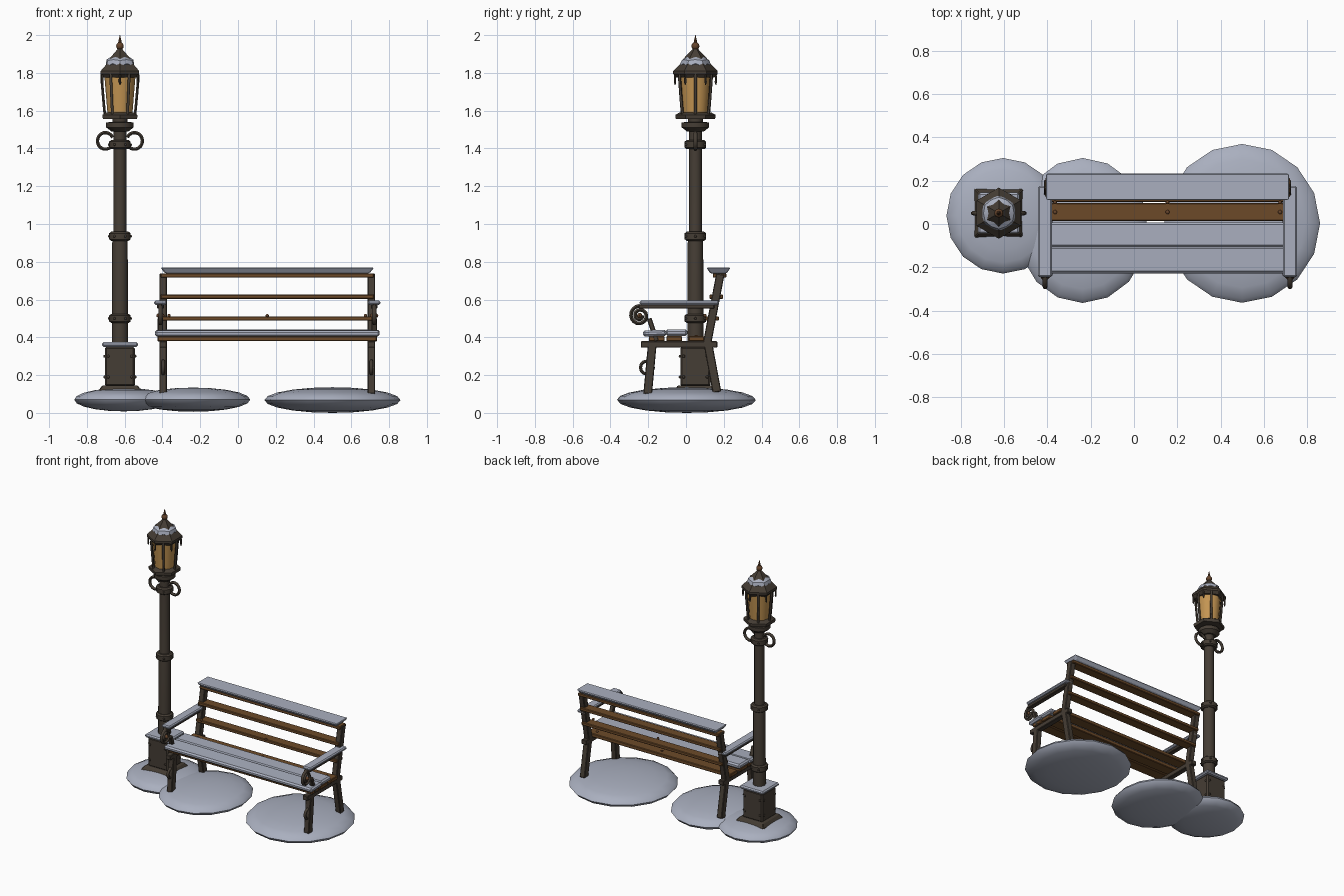
import bpy, bmesh, math
from mathutils import Vector, Matrix

if "Cube" in bpy.data.objects:
    bpy.data.objects.remove(bpy.data.objects["Cube"])

def material(name, rgb):
    m = bpy.data.materials.new(name)
    m.diffuse_color = (*rgb, 1)
    m.use_nodes = True
    m.node_tree.nodes["Principled BSDF"].inputs["Base Color"].default_value = m.diffuse_color
    return m

IRON = material("dark iron", (0.060, 0.047, 0.035))
WOOD = material("brown wood", (0.150, 0.068, 0.022))
SNOW = material("snow", (0.40, 0.43, 0.52))
GLASS = material("amber glass", (0.55, 0.30, 0.085))
RUST = material("rusty bronze", (0.13, 0.058, 0.025))

def finish(name, bm, mat, angle=35, bevel=0):
    bmesh.ops.recalc_face_normals(bm, faces=bm.faces)
    me = bpy.data.meshes.new(name)
    bm.to_mesh(me)
    bm.free()
    me.materials.append(mat)
    ob = bpy.data.objects.new(name, me)
    bpy.context.collection.objects.link(ob)
    if bevel:
        mod = ob.modifiers.new("bevel", "BEVEL")
        mod.width, mod.segments = bevel, 1
    bpy.ops.object.select_all(action="DESELECT")
    bpy.context.view_layer.objects.active = ob
    ob.select_set(True)
    if angle:
        bpy.ops.object.shade_smooth_by_angle(angle=math.radians(angle))
    return ob

def box(name, c, size, mat, bevel=0.004, tilt=0, top=(1, 1)):
    """Box, tilted about x, with an optional top face scale."""
    bm = bmesh.new()
    bmesh.ops.create_cube(bm, size=1)
    for v in bm.verts:
        sx, sy = top if v.co.z > 0 else (1, 1)
        v.co = Vector((v.co.x * size[0] * sx, v.co.y * size[1] * sy, v.co.z * size[2]))
    bm.transform(Matrix.Translation(c) @ Matrix.Rotation(tilt, 4, "X"))
    return finish(name, bm, mat, 0, bevel)

def beam(name, a, b, w, d, mat):
    """Bar in the yz plane from a to b, w wide in x."""
    a, b = Vector(a), Vector(b)
    v = b - a
    return box(name, (a + b) / 2, (w, d, v.length), mat, 0.004, math.atan2(-v.y, v.z))

def lathe(name, c, profile, n, mat, phase=0, angle=35):
    """Surface of revolution about z from (radius, z) pairs."""
    bm = bmesh.new()
    rings = [[bm.verts.new((c[0] + r * math.cos(phase + 2 * math.pi * i / n),
                            c[1] + r * math.sin(phase + 2 * math.pi * i / n), z))
              for i in range(n)] for r, z in profile]
    for lo, hi in zip(rings, rings[1:]):
        for i in range(n):
            j = (i + 1) % n
            bm.faces.new((lo[i], lo[j], hi[j], hi[i]))
    bm.faces.new(rings[0])
    bm.faces.new(rings[-1])
    return finish(name, bm, mat, angle)

def tube(name, pts, r, mat, closed=False):
    cu = bpy.data.curves.new(name, "CURVE")
    cu.dimensions = "3D"
    cu.bevel_depth, cu.bevel_resolution, cu.use_fill_caps = r, 1, True
    sp = cu.splines.new("POLY")
    sp.points.add(len(pts) - 1)
    for p, co in zip(sp.points, pts):
        p.co = (*co, 1)
    sp.use_cyclic_u = closed
    tmp = bpy.data.objects.new(name + "_path", cu)
    me = bpy.data.meshes.new_from_object(tmp)
    bpy.data.objects.remove(tmp)
    bm = bmesh.new()
    bm.from_mesh(me)
    bpy.data.meshes.remove(me)
    return finish(name, bm, mat, 60)

def ball(name, c, size, mat, u=16, v=10, angle=60):
    bm = bmesh.new()
    bmesh.ops.create_uvsphere(bm, u_segments=u, v_segments=v, radius=1)
    bm.transform(Matrix.Translation(c) @ Matrix.Diagonal((*size, 1)))
    return finish(name, bm, mat, angle)

# Snow mounds on the ground
ball("snow_mound_lamp", (-0.605, 0.038, 0.07), (0.262, 0.267, 0.062), SNOW)
ball("snow_mound_left", (-0.237, -0.03, 0.07), (0.302, 0.335, 0.064), SNOW)
ball("snow_mound_right", (0.50, 0.003, 0.068), (0.36, 0.367, 0.068), SNOW)

# Lamp post pedestal
LX, LY = -0.625, 0.05
L = (LX, LY)
box("lamp_foot", (LX, LY, 0.13), (0.23, 0.23, 0.03), IRON, 0.004, 0, (0.82, 0.82))
box("lamp_pedestal", (LX, LY, 0.245), (0.16, 0.16, 0.21), IRON, 0.01)
box("pedestal_snow", (LX, LY, 0.362), (0.19, 0.19, 0.024), SNOW, 0.008)
for sx in (-1, 1):
    for dz in (0.19, 0.30):
        for sy in (-1, 1):
            ball("pedestal_bolt", (LX + sx * 0.062, LY + sy * 0.081, dz), (0.008,) * 3, IRON, 6, 4)
            ball("pedestal_bolt", (LX + sx * 0.081, LY + sy * 0.062, dz), (0.008,) * 3, IRON, 6, 4)

# Post with collars
lathe("lamp_post", L, [(0.043, 0.35), (0.041, 0.9), (0.034, 0.95), (0.034, 1.53)], 12, IRON)
for z in (0.50, 0.935, 1.42):
    lathe("post_collar", L, [(0.046, z - 0.024), (0.057, z - 0.016), (0.057, z + 0.016), (0.046, z + 0.024)], 12, IRON)
    for i in range(6):
        a = math.pi * i / 3
        ball("collar_rivet", (LX + 0.058 * math.cos(a), LY + 0.058 * math.sin(a), z), (0.007,) * 3, IRON, 6, 4)
lathe("post_capital", L, [(0.045, 1.49), (0.073, 1.512), (0.073, 1.538), (0.04, 1.54), (0.04, 1.56)], 12, IRON)
for s in (-1, 1):
    pts = [(LX + s * (0.077 + 0.042 * math.cos(a)), LY, 1.44 + 0.044 * math.sin(a))
           for a in [math.radians(-155 + 310 * i / 16) for i in range(17)]]
    tube("post_scroll", pts, 0.010, IRON)

# Lantern
HEX = math.pi / 6
lathe("lantern_base", L, [(0.103, 1.555), (0.106, 1.565), (0.106, 1.578), (0.085, 1.59)], 6, IRON, HEX)
lathe("lantern_glass", L, [(0.066, 1.585), (0.082, 1.78)], 12, GLASS, 0, 60)
for i in range(6):
    a = math.pi * i / 3
    def at(r, z):
        return (LX + r * math.cos(a), LY + r * math.sin(a), z)
    tube("lantern_bar", [at(0.080, 1.58), at(0.086, 1.64), at(0.097, 1.77), at(0.095, 1.795)], 0.008, IRON)
    b = a + HEX
    ice = (LX + 0.108 * math.cos(b), LY + 0.108 * math.sin(b))
    lathe("roof_drop", ice, [(0.002, 1.735), (0.007, 1.75), (0.005, 1.80)], 6, IRON)
lathe("lantern_roof", L, [(0.10, 1.775), (0.118, 1.795), (0.118, 1.81), (0.083, 1.845),
                          (0.055, 1.885), (0.02, 1.92), (0.012, 1.93)], 6, IRON, HEX, 20)

# Scalloped snow on the roof
bm = bmesh.new()
rings = []
for r, z, wave in ((0.070, 1.828, 1), (0.080, 1.842, 1), (0.072, 1.868, 0.3), (0.046, 1.886, 0)):
    rings.append([bm.verts.new((LX + (r + 0.005 * wave * (-1) ** i) * math.cos(i * HEX + HEX),
                                LY + (r + 0.005 * wave * (-1) ** i) * math.sin(i * HEX + HEX),
                                z - 0.008 * wave * (-1) ** i)) for i in range(12)])
for lo, hi in zip(rings, rings[1:]):
    for i in range(12):
        bm.faces.new((lo[i], lo[(i + 1) % 12], hi[(i + 1) % 12], hi[i]))
bm.faces.new(rings[0])
bm.faces.new(rings[-1])
finish("roof_snow", bm, SNOW, 30)
lathe("finial_spike", L, [(0.012, 1.92), (0.010, 1.96), (0.001, 2.0)], 8, RUST)
ball("finial_ball", (LX, LY, 1.942), (0.021,) * 3, RUST, 10, 8)

# Bench side frames
BX = 0.155
for s in (-1, 1):
    x, ax = BX + s * 0.551, BX + s * 0.566
    beam("front_leg", (x, -0.203, 0.10), (x, -0.178, 0.37), 0.04, 0.046, IRON)
    beam("rear_leg", (x, 0.164, 0.11), (x, 0.112, 0.39), 0.04, 0.046, IRON)
    beam("back_post", (x, 0.112, 0.37), (x, 0.182, 0.735), 0.04, 0.044, IRON)
    box("side_rail", (x, -0.037, 0.363), (0.04, 0.405, 0.034), IRON)
    box("armrest", (ax, -0.05, 0.563), (0.036, 0.40, 0.022), IRON)
    box("armrest_snow", (ax, -0.035, 0.583), (0.066, 0.42, 0.022), SNOW, 0.007)
    beam("arm_support", (ax, -0.155, 0.38), (ax, -0.195, 0.50), 0.03, 0.026, IRON)
    # scroll at the front of the armrest, coiling inward
    pts = []
    for i in range(29):
        a, r = math.radians(90 + 22.5 * i), 0.052 - 0.038 * i / 28
        pts.append((ax, -0.245 + r * math.cos(a), 0.515 + r * math.sin(a)))
    tube("arm_scroll", pts, 0.011, IRON)
    ball("scroll_boss", (ax, -0.245, 0.515), (0.022, 0.014, 0.014), RUST, 8, 6)
    ring = [(x, -0.207 + 0.034 * math.cos(i * HEX), 0.24 + 0.034 * math.sin(i * HEX)) for i in range(12)]
    tube("leg_ring", ring, 0.010, IRON, True)

# Wooden slats
for y in (-0.155, -0.062, 0.055):
    box("seat_slat", (BX, y, 0.393), (1.16, 0.083, 0.027), WOOD)
for y, z in ((0.138, 0.50), (0.160, 0.615), (0.178, 0.727)):
    box("back_slat", (BX, y, z), (1.13, 0.072, 0.023), WOOD, 0.004)
for x in (-0.52, 0, 0.52):
    ball("slat_screw", (BX + x, 0.055, 0.407), (0.010, 0.010, 0.006), RUST, 8, 6)
    ball("slat_screw", (BX + x, 0.10, 0.515), (0.009,) * 3, RUST, 8, 6)

# Snow lying on the seat and the top slat
box("seat_snow_front", (BX, -0.165, 0.422), (1.19, 0.125, 0.032), SNOW, 0.010, 0.04)
box("seat_snow_back", (BX, -0.05, 0.425), (1.18, 0.115, 0.034), SNOW, 0.010)
box("back_snow", (BX, 0.172, 0.754), (1.08, 0.085, 0.034), SNOW, 0.008, 0, (1.05, 1.55))
